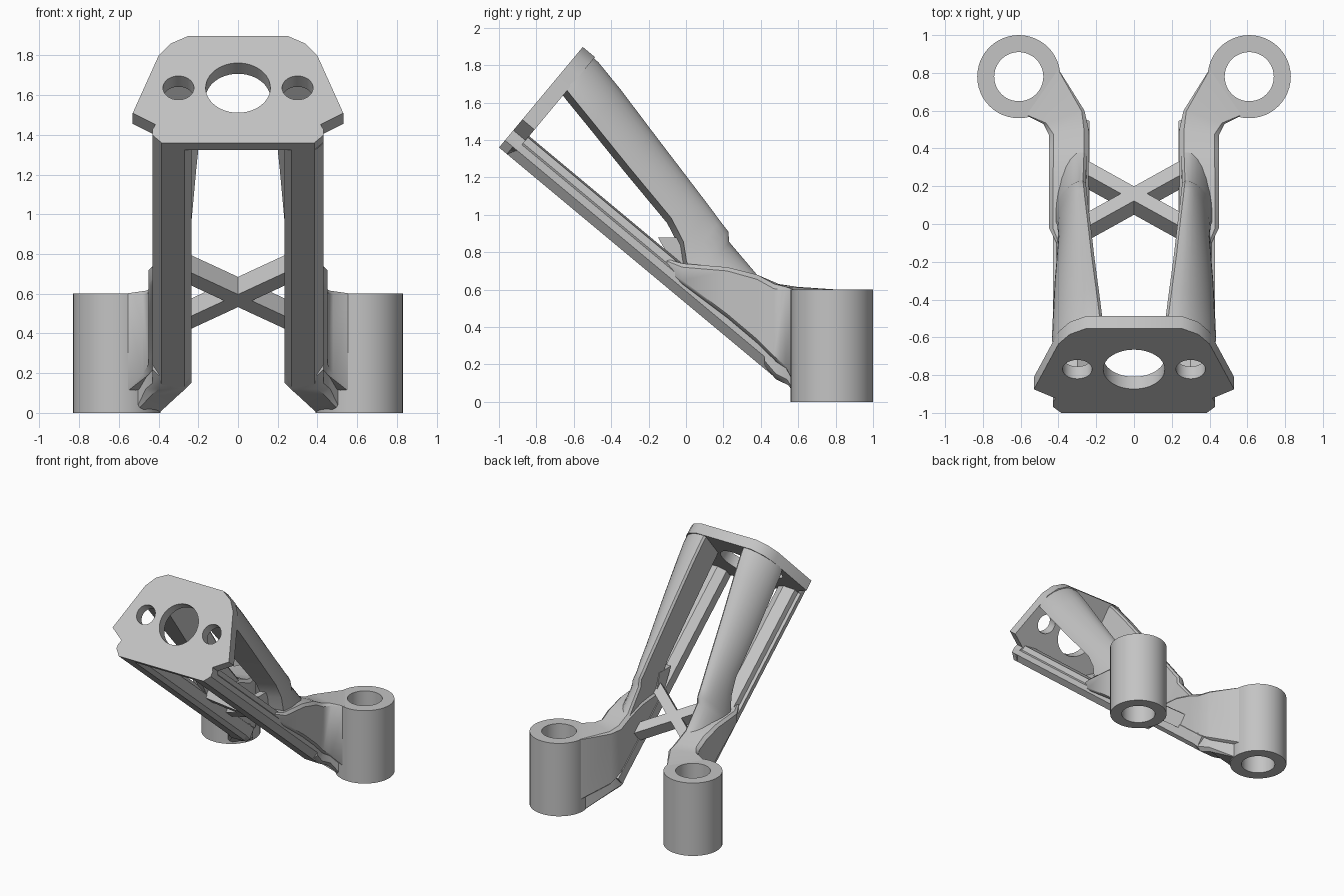
import bpy, bmesh, math
from mathutils import Vector

if "Cube" in bpy.data.objects:
    bpy.data.objects.remove(bpy.data.objects["Cube"])

grey = bpy.data.materials.new("light_grey_metal")
grey.use_nodes = True
colour = (0.55, 0.55, 0.55, 1)
grey.diffuse_color = colour
grey.node_tree.nodes["Principled BSDF"].inputs["Base Color"].default_value = colour

# Tilted frame: v runs down the beams, w runs up the mounting plate
AXIS_V = Vector((0, 0.768, -0.64))
AXIS_W = Vector((0, 0.64, 0.768))
ORIGIN = Vector((0, -1, 1.36))


def tilt(x, v, w):
    return ORIGIN + Vector((x, 0, 0)) + AXIS_V * v + AXIS_W * w


def smooth(obj, angle=35):
    bpy.ops.object.select_all(action='DESELECT')
    obj.select_set(True)
    bpy.context.view_layer.objects.active = obj
    bpy.ops.object.shade_smooth_by_angle(angle=math.radians(angle))


def loft(name, rings, cyclic=False, mirror=True, angle=35):
    """Skin a list of equal-length rings of points into one object."""
    bm = bmesh.new()
    loops = [[bm.verts.new(p) for p in ring] for ring in rings]
    pairs = list(zip(loops, loops[1:]))
    if cyclic:
        pairs.append((loops[-1], loops[0]))
    else:
        bm.faces.new(loops[0])
        bm.faces.new(loops[-1])
    for a, b in pairs:
        n = len(a)
        for i in range(n):
            j = (i + 1) % n
            bm.faces.new((a[i], a[j], b[j], b[i]))
    bmesh.ops.recalc_face_normals(bm, faces=bm.faces)
    mesh = bpy.data.meshes.new(name)
    bm.to_mesh(mesh)
    bm.free()
    mesh.materials.append(grey)
    obj = bpy.data.objects.new(name, mesh)
    bpy.context.collection.objects.link(obj)
    if mirror:
        obj.modifiers.new("Mirror", 'MIRROR')
    smooth(obj, angle)
    return obj


def circle(cx, cy, z, r, n=48):
    return [Vector((cx + r * math.cos(math.tau * i / n),
                    cy + r * math.sin(math.tau * i / n), z)) for i in range(n)]


def chamfered(outer, inner, lo, hi, c):
    """Upright chamfered rectangle between two plan points."""
    outer, inner, up = Vector((*outer, 0)), Vector((*inner, 0)), Vector((0, 0, 1))
    d = (outer - inner).normalized() * c
    return [inner + up * (lo + c), inner + d + up * lo, outer - d + up * lo,
            outer + up * (lo + c), outer + up * (hi - c), outer - d + up * hi,
            inner + d + up * hi, inner + up * (hi - c)]


# Mounting plate with three bores and an undercut lower edge
half = [(0.385, 0), (0.43, 0.05), (0.43, 0.09), (0.415, 0.12), (0.53, 0.195),
        (0.40, 0.57), (0.34, 0.65), (0.25, 0.70)]
outline = half + [(-x, w) for x, w in reversed(half)]
plate = loft("mounting_plate",
             [[tilt(x, v, max(w, low)) for x, w in outline]
              for v, low in ((0, 0), (0.055, 0), (0.085, 0.05))],
             mirror=False)
for x, radius in ((0, 0.163), (-0.3, 0.078), (0.3, 0.078)):
    ends = [[tilt(x + p.x, v, 0.36 + p.y) for p in circle(0, 0, 0, radius)]
            for v in (-0.2, 0.3)]
    cutter = loft("bore_cutter", ends, mirror=False)
    cutter.hide_render = True
    cut = plate.modifiers.new("Bore", 'BOOLEAN')
    cut.object = cutter
    cut.solver = 'EXACT'
    bpy.context.view_layer.objects.active = plate
    bpy.ops.object.modifier_apply(modifier=cut.name)
    bpy.data.objects.remove(cutter)
smooth(plate)

# Lower beams with chamfered section
section = [(0.27, 0), (0.385, 0), (0.43, 0.05), (0.43, 0.09),
           (0.41, 0.10), (0.40, 0.14), (0.30, 0.15), (0.235, 0.11), (0.235, 0.03)]
loft("lower_beam", [[tilt(x, v, w) for x, w in section] for v in (0, 1.92)], angle=20)

# Upper legs: rounded on the outside, tapering towards the knuckle
# Each station: v, inner x, outer x, low w, high w
stations = [(0.05, 0.165, 0.425, 0.44, 0.695),
            (0.12, 0.17, 0.435, 0.425, 0.69),
            (0.30, 0.185, 0.43, 0.39, 0.655),
            (0.60, 0.21, 0.42, 0.33, 0.585),
            (0.95, 0.235, 0.40, 0.265, 0.505),
            (1.08, 0.245, 0.405, 0.21, 0.475),
            (1.16, 0.25, 0.41, 0.14, 0.455),
            (1.23, 0.255, 0.42, 0.10, 0.44),
            (1.27, 0.255, 0.425, 0.10, 0.40),
            (1.50, 0.25, 0.44, 0.10, 0.36)]
rings = []
for v, xi, xo, lo, hi in stations:
    xm, base = xi + 0.2 * (xo - xi), lo + 0.035
    ring = [tilt(xi, v, lo)]
    for i in range(9):
        a = math.pi / 2 * i / 8
        c, s = abs(math.cos(a)) ** 1.2, math.sin(a) ** 1.2
        ring.append(tilt(xm + (xo - xm) * c, v, base + (hi - base) * s))
    ring.append(tilt(xi + 0.015, v, hi))
    ring.append(tilt(xi, v, hi - 0.015))
    rings.append(ring)
loft("upper_leg", rings)

# Small inner gusset where leg and beam meet
loft("inner_gusset", [[Vector((x, y, z)) for y, z in
                       ((-0.15, 0.88), (0, 0.88), (0.05, 0.70), (-0.05, 0.70))]
                      for x in (0.24, 0.29)])

# Knuckle webs joining beam, leg and sleeve
# Each station: outer point, inner point, bottom z, top z, chamfer
stations = [((0.40, -0.12), (0.25, -0.12), 0.70, 0.77, 0.01),
            ((0.45, -0.02), (0.24, -0.02), 0.63, 0.74, 0.02),
            ((0.45, 0.22), (0.24, 0.22), 0.45, 0.72, 0.02),
            ((0.45, 0.38), (0.24, 0.38), 0.31, 0.68, 0.025),
            ((0.45, 0.47), (0.24, 0.50), 0.22, 0.63, 0.025),
            ((0.48, 0.53), (0.262, 0.60), 0.18, 0.615, 0.015),
            ((0.57, 0.575), (0.40, 0.82), 0.10, 0.60, 0.003)]
loft("knuckle_web", [chamfered(*s) for s in stations], angle=40)

# Feet carrying the beam ends down to the sleeve base
stations = [((0.43, 0.42), (0.235, 0.42), 0.19, 0.32, 0.03),
            ((0.43, 0.48), (0.235, 0.49), 0.12, 0.30, 0.03),
            ((0.465, 0.54), (0.27, 0.58), 0.09, 0.26, 0.03),
            ((0.52, 0.61), (0.395, 0.75), 0.0, 0.25, 0.003)]
loft("beam_foot", [chamfered(*s) for s in stations])

# Upright sleeves
loft("upright_sleeve", [circle(0.61, 0.78, z, r) for z, r in
                        ((0, 0.22), (0.6, 0.22), (0.6, 0.13), (0, 0.13))], cyclic=True)

# Crossed brace bars between the beams
ends = []
for x, v in ((-0.27, 1.15), (0.27, 1.54)):
    ends.append([tilt(x, v + dv, w) for dv, w in
                 ((-0.05, 0.085), (0.05, 0.085), (0.05, 0.20), (-0.05, 0.20))])
loft("cross_brace", ends)
